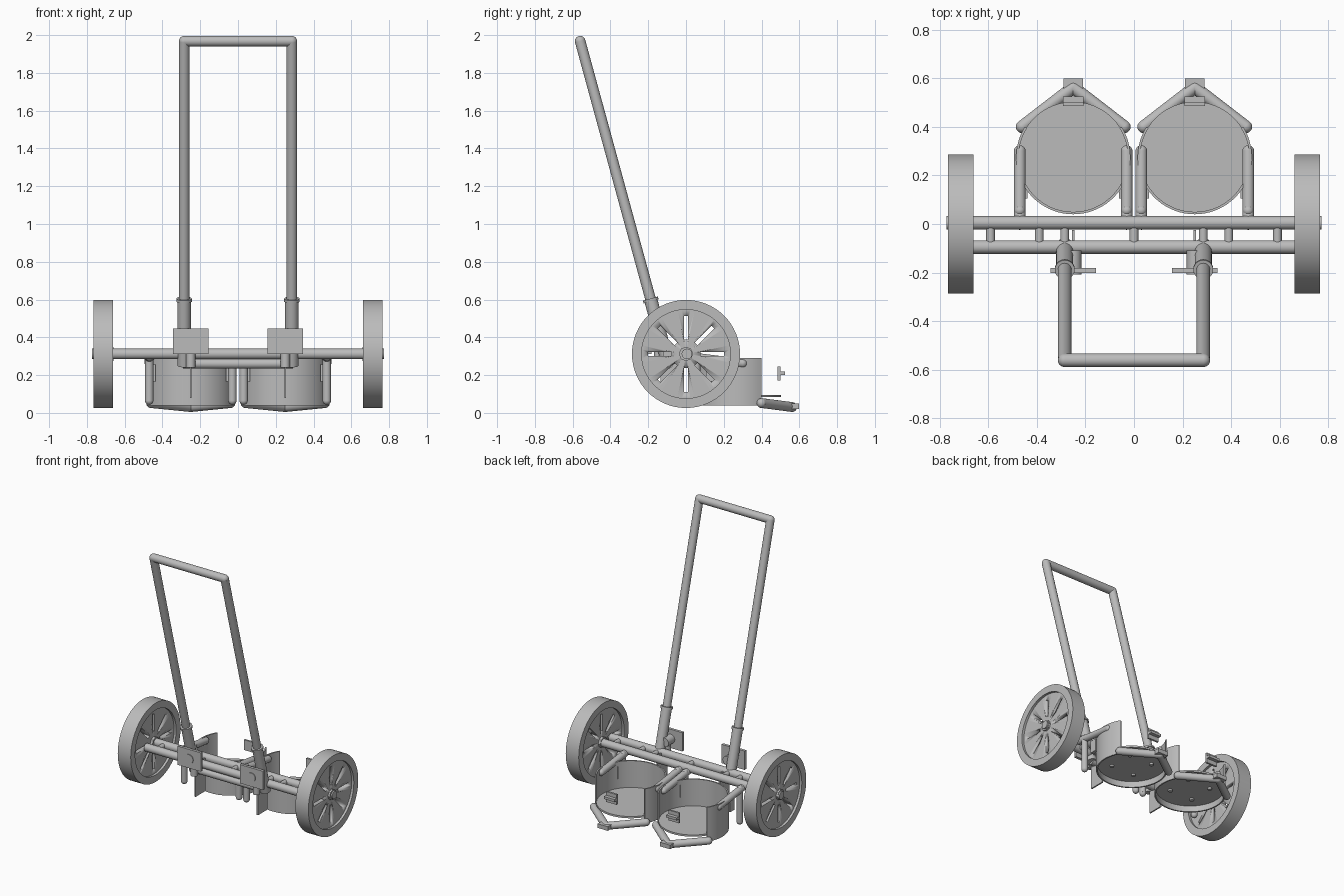
import bpy, bmesh, math
from mathutils import Vector, Matrix

cube = bpy.data.objects.get("Cube")
if cube:
    bpy.data.objects.remove(cube, do_unlink=True)

steel = bpy.data.materials.new("plain_grey_steel")
steel.use_nodes = True
GREY = (0.5, 0.5, 0.5, 1)
steel.diffuse_color = GREY
steel.node_tree.nodes["Principled BSDF"].inputs["Base Color"].default_value = GREY


def finish(name, bm):
    bmesh.ops.recalc_face_normals(bm, faces=bm.faces)
    me = bpy.data.meshes.new(name)
    bm.to_mesh(me)
    bm.free()
    ob = bpy.data.objects.new(name, me)
    bpy.context.collection.objects.link(ob)
    me.materials.append(steel)
    bpy.ops.object.select_all(action='DESELECT')
    ob.select_set(True)
    bpy.context.view_layer.objects.active = ob
    bpy.ops.object.shade_smooth_by_angle(angle=math.radians(35))
    return ob


def add_rod(bm, a, b, r, sides=24):
    a, b = Vector(a), Vector(b)
    d = b - a
    m = Matrix.Translation((a + b) / 2) @ d.to_track_quat('Z', 'Y').to_matrix().to_4x4()
    bmesh.ops.create_cone(bm, cap_ends=True, segments=sides, radius1=r, radius2=r,
                          depth=d.length, matrix=m)


def tube(name, points, r, round_ends=False, sides=24):
    """Straight runs of pipe with ball joints at the bends."""
    bm = bmesh.new()
    for a, b in zip(points, points[1:]):
        add_rod(bm, a, b, r, sides)
    for p in (points if round_ends else points[1:-1]):
        bmesh.ops.create_uvsphere(bm, u_segments=20, v_segments=12, radius=r,
                                  matrix=Matrix.Translation(p))
    return finish(name, bm)


def box(name, centre, size):
    bm = bmesh.new()
    bmesh.ops.create_cube(bm, size=1, matrix=Matrix.Translation(centre) @ Matrix.Diagonal((*size, 1)))
    return finish(name, bm)


def lathe(bm, profile, centre, steps=64):
    """Spin a closed (radius, x) profile about the x axis."""
    vs = [bm.verts.new((x, 0, r)) for r, x in profile]
    es = [bm.edges.new((vs[i], vs[(i + 1) % len(vs)])) for i in range(len(vs))]
    bmesh.ops.spin(bm, geom=vs + es, cent=(0, 0, 0), axis=(1, 0, 0),
                   angle=math.tau, steps=steps)
    bmesh.ops.remove_doubles(bm, verts=bm.verts, dist=1e-4)
    bmesh.ops.translate(bm, verts=bm.verts, vec=centre)


AXLE_Z = 0.312

# Wheels: rim with recessed web, eight slots cut through
for side, s in (("left", 1), ("right", -1)):
    hub = Vector((s * 0.713, 0, AXLE_Z))
    bm = bmesh.new()
    lathe(bm, [(0.286, -0.052), (0.286, 0.052), (0.235, 0.052), (0.235, 0.035),
               (0.02, 0.035), (0.02, -0.035), (0.235, -0.035), (0.235, -0.052)], hub)
    wheel = finish(side + "_wheel", bm)
    bm = bmesh.new()
    for k in range(8):
        m = (Matrix.Translation(hub) @ Matrix.Rotation(k * math.pi / 4, 4, 'X')
             @ Matrix.Translation((0, 0, 0.138)) @ Matrix.Diagonal((0.3, 0.022, 0.125, 1)))
        bmesh.ops.create_cube(bm, size=1, matrix=m)
    cutter = finish("slot_cutter", bm)
    cutter.hide_render = True
    mod = wheel.modifiers.new("slots", 'BOOLEAN')
    mod.operation, mod.solver, mod.object = 'DIFFERENCE', 'EXACT', cutter
    bpy.context.view_layer.objects.active = wheel
    bpy.ops.object.modifier_apply(modifier=mod.name)
    bpy.data.objects.remove(cutter, do_unlink=True)
    tube(side + "_hub_nut", [(s * 0.66, 0, AXLE_Z), (s * 0.762, 0, AXLE_Z)], 0.038, sides=8)

# Frame: axle, front rail, lower rail and short spacers
tube("axle", [(-0.772, 0.005, AXLE_Z), (0.772, 0.005, AXLE_Z)], 0.028)
tube("front_rail", [(-0.67, -0.095, AXLE_Z), (0.67, -0.095, AXLE_Z)], 0.028)
tube("lower_rail", [(-0.29, -0.095, 0.26), (0.29, -0.095, 0.26)], 0.026)
for i, x in enumerate((-0.59, -0.39, -0.285, 0, 0.285, 0.39, 0.59)):
    tube(f"rail_spacer_{i}", [(x, 0, AXLE_Z), (x, -0.09, AXLE_Z)], 0.018)

# Push handle with sockets; legs lean toward the front
def lean(x, z):
    return (x, -0.187 - 0.273 * (z - 0.6), z)

tube("push_handle", [lean(-0.285, 0.5), lean(-0.285, 1.968), lean(0.285, 1.968),
                     lean(0.285, 0.5)], 0.028)
for side, s in (("left", 1), ("right", -1)):
    x = s * 0.285
    tube(side + "_handle_socket", [lean(x, 0.25), lean(x, 0.6)], 0.035)
    tube(side + "_socket_collar", [lean(x, 0.59), lean(x, 0.605)], 0.041)
    # Clamp plate, bolt and hanger
    x = s * 0.25
    box(side + "_clamp_plate", (x, -0.192, 0.38), (0.186, 0.02, 0.136))
    tube(side + "_clamp_bolt", [(x, -0.11, 0.38), (x, -0.207, 0.38)], 0.033)
    tube(side + "_hanger", [(x, -0.145, 0.24), (x, -0.145, 0.35)], 0.024)
    box(side + "_hanger_fin", (x, -0.08, 0.2), (0.01, 0.11, 0.24))


def bucket_wall(name, cx, cy, r, t, y_open, z0, z1, steps=48):
    """Upright wall, open toward the back beyond y_open."""
    start = math.asin((y_open - cy) / r)
    bm = bmesh.new()
    vs = [bm.verts.new((rad * math.cos(start), -rad * math.sin(start), z))
          for rad, z in ((r, z0), (r, z1), (r - t, z1), (r - t, z0))]
    face = bm.faces.new(vs)
    bmesh.ops.rotate(bm, verts=vs, cent=(0, 0, 0), matrix=Matrix.Rotation(2 * start, 3, 'Z'))
    out = bmesh.ops.spin(bm, geom=[face], cent=(0, 0, 0), axis=(0, 0, 1),
                         angle=-(math.pi + 2 * start), steps=steps)
    bmesh.ops.translate(bm, verts=bm.verts, vec=(cx, cy, 0))
    return finish(name, bm)


# Two open buckets with arms, posts and rear bumper loops
for side, cx in (("left", 0.25), ("right", -0.25)):
    cy = 0.275
    bucket_wall(side + "_bucket_wall", cx, cy, 0.235, 0.01, 0.4, 0.04, 0.29)
    tube(side + "_bucket_floor", [(cx, cy, 0.083), (cx, cy, 0.096)], 0.228, sides=64)
    for i in range(4):
        a = math.pi / 4 + i * math.pi / 2
        px, py = cx + 0.13 * math.cos(a), cy + 0.13 * math.sin(a)
        tube(f"{side}_floor_bolt_{i}", [(px, py, 0.07), (px, py, 0.09)], 0.014, sides=12)
    for end, d in (("outer", 1), ("inner", -1)):
        x = cx + d * 0.22
        tube(f"{side}_{end}_arm", [(x, 0.0, 0.3), (x, 0.3, 0.262)], 0.024, True)
        tube(f"{side}_{end}_post", [(x, 0.055, 0.3), (x, 0.055, 0.065)], 0.022, True)
        box(f"{side}_{end}_wall_lug", (cx + d * 0.2, 0.13, 0.21), (0.025, 0.05, 0.09))
    tube(side + "_bumper_loop", [(cx - 0.21, 0.4, 0.052), (cx, 0.562, 0.031),
                                 (cx + 0.21, 0.4, 0.052)], 0.026, True)
    box(side + "_bumper_tab", (cx, 0.573, 0.035), (0.082, 0.05, 0.03))
    box(side + "_latch_plate", (cx, 0.492, 0.208), (0.085, 0.014, 0.074))
    box(side + "_latch_bar", (cx, 0.51, 0.21), (0.085, 0.028, 0.018))
